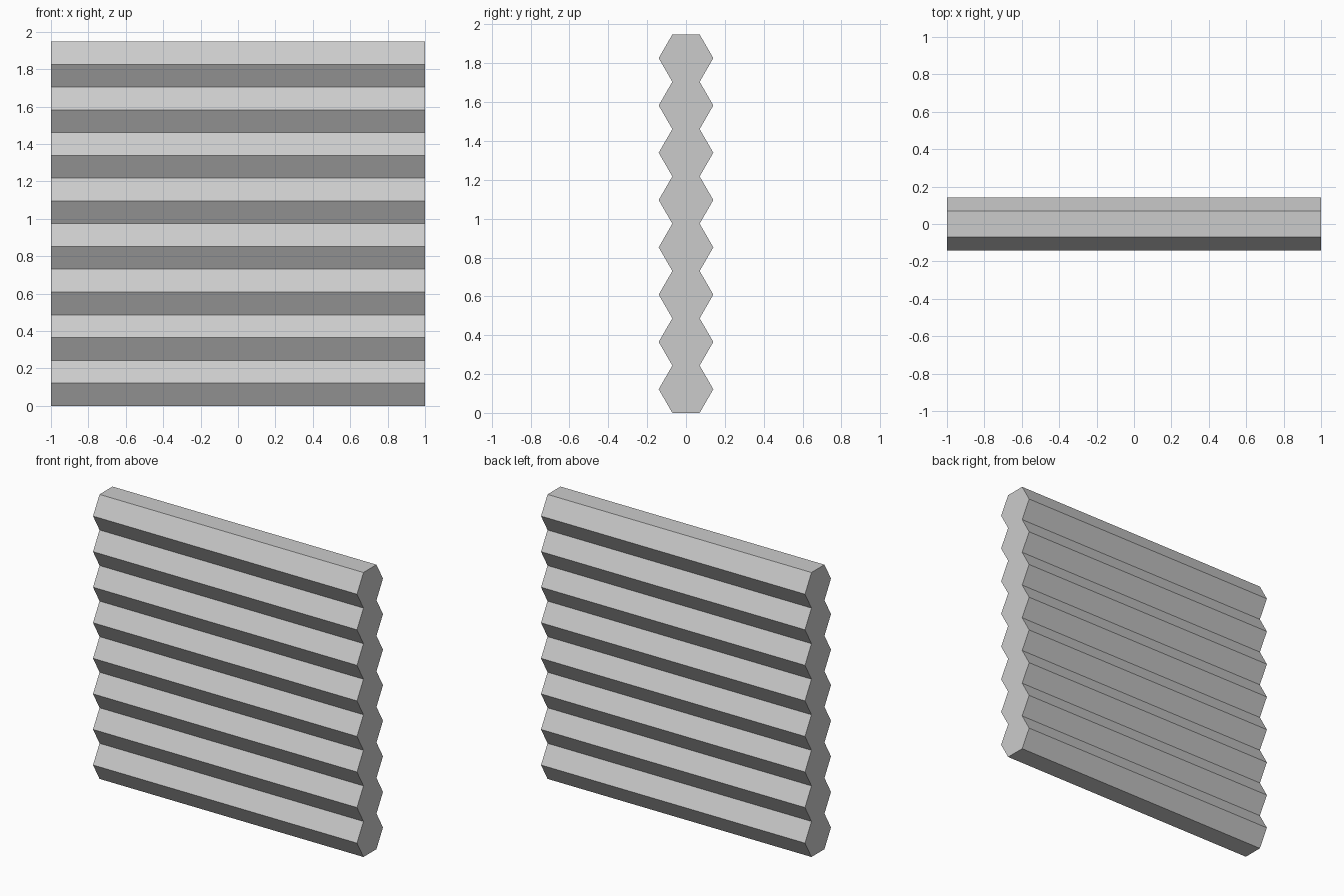
import bpy, bmesh, math

if "Cube" in bpy.data.objects:
    bpy.data.objects.remove(bpy.data.objects["Cube"])

LOGS = 8
LENGTH = 2.0
R = 0.1406                        # hexagon corner radius
H = R * math.sqrt(3)              # height of one log

# Outline of the stacked hexagonal logs: up the back, down the front
side = [(R / 2, 0.0)]
for i in range(LOGS):
    side += [(R, (i + 0.5) * H), (R / 2, (i + 1) * H)]
outline = side + [(-y, z) for y, z in reversed(side)]

# Log wall: extrude the outline along x
bm = bmesh.new()
end = bm.faces.new([bm.verts.new((-LENGTH / 2, y, z)) for y, z in outline])
result = bmesh.ops.extrude_face_region(bm, geom=[end], use_keep_orig=True)
moved = [v for v in result["geom"] if isinstance(v, bmesh.types.BMVert)]
bmesh.ops.translate(bm, verts=moved, vec=(LENGTH, 0, 0))
bmesh.ops.recalc_face_normals(bm, faces=bm.faces)

mesh = bpy.data.meshes.new("log_wall")
bm.to_mesh(mesh)
bm.free()
bpy.context.collection.objects.link(bpy.data.objects.new("log_wall", mesh))
